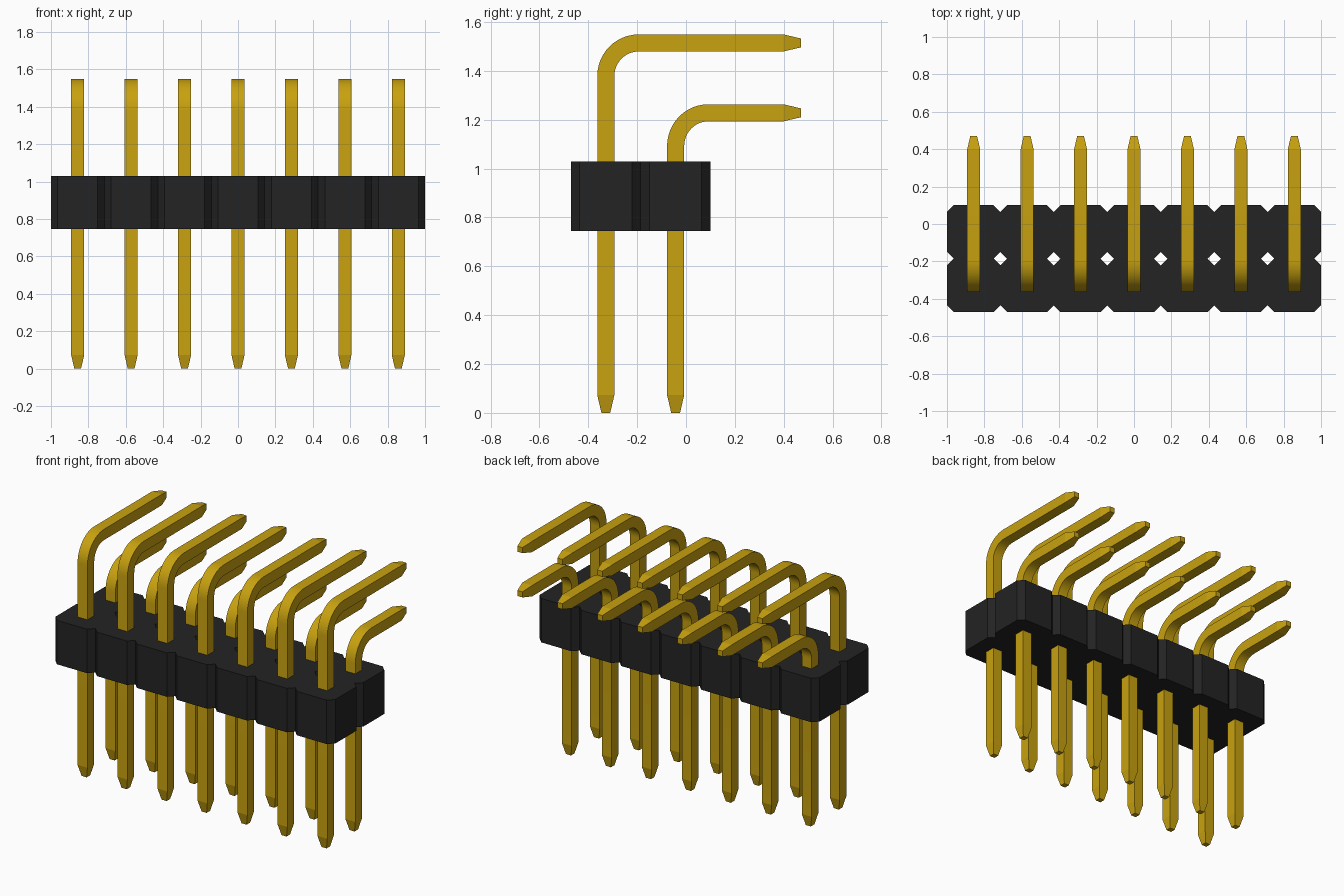
import bpy, bmesh
from math import sin, cos, pi, radians
from mathutils import Vector

if "Cube" in bpy.data.objects:
    bpy.data.objects.remove(bpy.data.objects["Cube"], do_unlink=True)

COLUMNS = 7
PITCH = 2 / COLUMNS
BODY_Y = -0.471 + PITCH          # seam between the two rows
BODY_BOTTOM, BODY_TOP = 0.745, 1.029
HALF, TIP_HALF, TAPER = 0.035, 0.018, 0.073
BEND_RADIUS, BEND_STEPS = 0.135, 12
PIN_END = 0.471


def material(name, color):
    mat = bpy.data.materials.new(name)
    mat.use_nodes = True
    mat.diffuse_color = color
    mat.node_tree.nodes["Principled BSDF"].inputs["Base Color"].default_value = color
    return mat


def add_object(name, bm, mat):
    bmesh.ops.recalc_face_normals(bm, faces=bm.faces)
    mesh = bpy.data.meshes.new(name)
    bm.to_mesh(mesh)
    bm.free()
    mesh.materials.append(mat)
    obj = bpy.data.objects.new(name, mesh)
    bpy.context.collection.objects.link(obj)
    return obj


def column_x(i):
    return (i - (COLUMNS - 1) / 2) * PITCH


gold = material("gold metal", (0.58, 0.36, 0.005, 1))
black = material("black plastic", (0.017, 0.017, 0.017, 1))


def build_housing():
    # Welded grid of chamfered squares, extruded as one solid block
    bm = bmesh.new()
    a = PITCH / 2
    b = a - 0.036
    corners = [(a, -b), (a, b), (b, a), (-b, a), (-a, b), (-a, -b), (-b, -a), (b, -a)]
    for i in range(COLUMNS):
        for side in (-1, 1):
            cy = BODY_Y + side * a
            bm.faces.new([bm.verts.new((column_x(i) + x, cy + y, BODY_BOTTOM))
                          for x, y in corners])
    bmesh.ops.remove_doubles(bm, verts=bm.verts, dist=0.0005)
    top = bmesh.ops.extrude_face_region(bm, geom=bm.faces[:], use_keep_orig=True)
    moved = [g for g in top["geom"] if isinstance(g, bmesh.types.BMVert)]
    bmesh.ops.translate(bm, verts=moved, vec=(0, 0, BODY_TOP - BODY_BOTTOM))
    add_object("housing", bm, black)


def pin_mesh(y, z):
    # Square section swept up, round the bend and back, tapered at both ends
    path = [(y, 0, 0, TIP_HALF), (y, TAPER, 0, HALF)]
    for k in range(BEND_STEPS + 1):
        t = pi / 2 * k / BEND_STEPS
        path.append((y + BEND_RADIUS * (1 - cos(t)),
                     z - BEND_RADIUS * (1 - sin(t)), t, HALF))
    path += [(PIN_END - TAPER, z, pi / 2, HALF), (PIN_END, z, pi / 2, TIP_HALF)]

    bm = bmesh.new()
    rings = []
    for py, pz, t, h in path:
        across = Vector((0, cos(t), -sin(t)))
        rings.append([bm.verts.new(Vector((sx * h, py, pz)) + across * sy * h)
                      for sx, sy in ((-1, -1), (1, -1), (1, 1), (-1, 1))])
    for low, high in zip(rings, rings[1:]):
        for k in range(4):
            n = (k + 1) % 4
            bm.faces.new((low[k], low[n], high[n], high[k]))
    bm.faces.new(rings[0])
    bm.faces.new(rings[-1])
    bmesh.ops.recalc_face_normals(bm, faces=bm.faces)
    # Smooth only round the bend
    for face in bm.faces:
        face.smooth = True
    for edge in bm.edges:
        edge.smooth = edge.calc_face_angle() < radians(10)
    return bm


build_housing()

# Tall front row and short back row
for row, side, height in (("front", -1, 1.514), ("back", 1, 1.228)):
    first = add_object(f"{row}_pin_1", pin_mesh(BODY_Y + side * PITCH / 2, height), gold)
    first.location.x = column_x(0)
    for i in range(1, COLUMNS):
        pin = bpy.data.objects.new(f"{row}_pin_{i + 1}", first.data)
        pin.location.x = column_x(i)
        bpy.context.collection.objects.link(pin)
